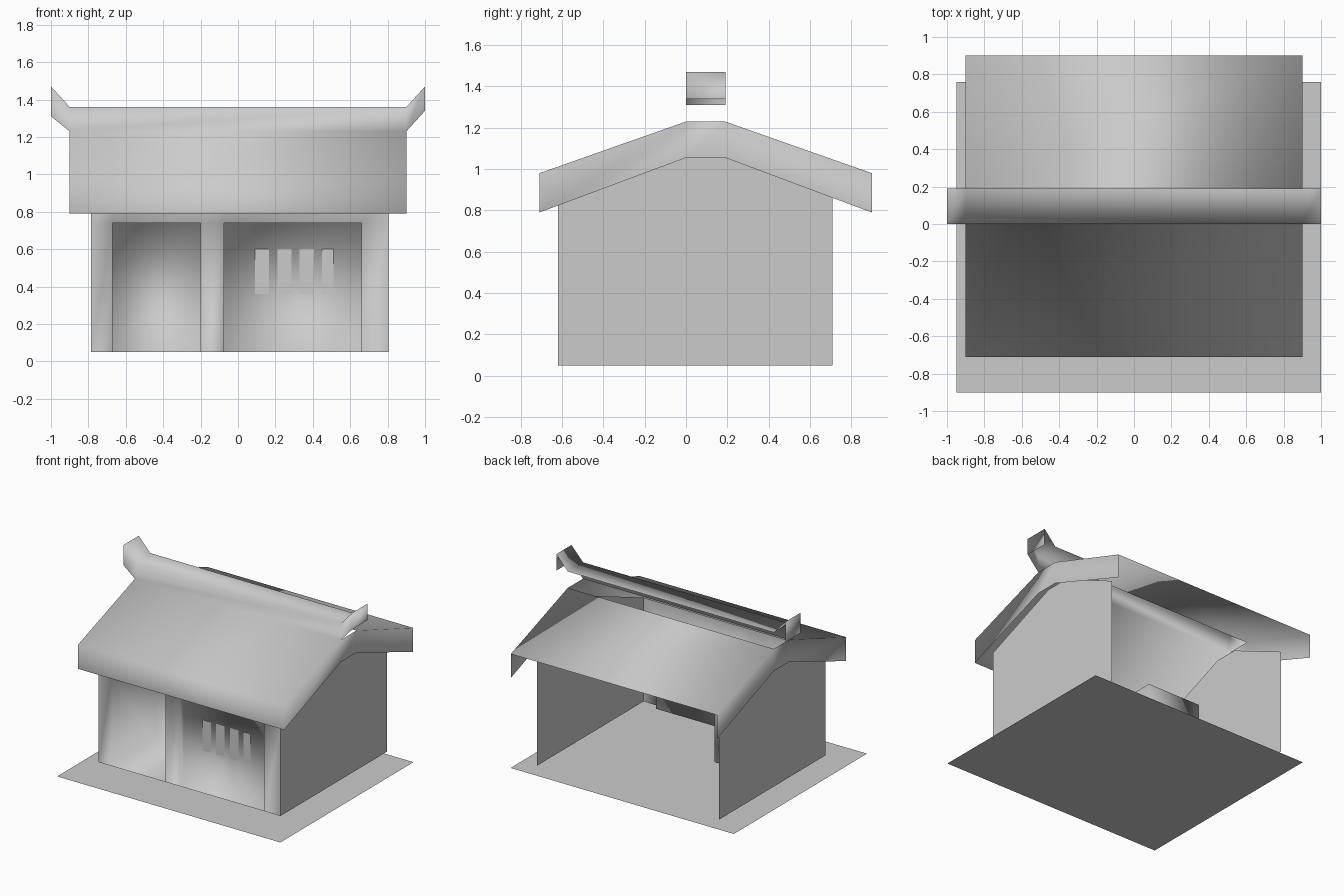
import bpy
import bmesh

if "Cube" in bpy.data.objects:
    bpy.data.objects.remove(bpy.data.objects["Cube"], do_unlink=True)

GREY = (0.6, 0.6, 0.6, 1)
grey = bpy.data.materials.new("plain grey")
grey.use_nodes = True
grey.diffuse_color = GREY
grey.node_tree.nodes["Principled BSDF"].inputs["Base Color"].default_value = GREY


def finish(name, bm, smooth=False):
    bmesh.ops.remove_doubles(bm, verts=bm.verts, dist=0.0005)
    mesh = bpy.data.meshes.new(name)
    for f in bm.faces:
        f.smooth = smooth
    bm.to_mesh(mesh)
    bm.free()
    mesh.materials.append(grey)
    obj = bpy.data.objects.new(name, mesh)
    bpy.context.collection.objects.link(obj)
    return obj


def face(bm, *points):
    return bm.faces.new([bm.verts.new(p) for p in points])


def strip(bm, x0, prof0, x1, prof1):
    """Sheet between two (y, z) profiles, x0 being the smaller x."""
    for a0, b0, a1, b1 in zip(prof0, prof0[1:], prof1, prof1[1:]):
        face(bm, (x0, *a0), (x1, *a1), (x1, *b1), (x0, *b0))


# Ground sheet
bm = bmesh.new()
face(bm, (-0.95, -0.9, 0), (1, -0.9, 0), (1, 0.76, 0), (-0.95, 0.76, 0))
finish("ground", bm)

# Gable walls, the back between them is open
LEFT, RIGHT, FRONT, BACK, BASE = 0.805, -0.785, -0.62, 0.71, 0.05
gable = [(FRONT, BASE), (BACK, BASE), (BACK, 0.88), (0.19, 1.12), (0, 1.12), (FRONT, 0.87)]
for name, x, outline in (("left_wall", LEFT, gable), ("right_wall", RIGHT, gable[::-1])):
    bm = bmesh.new()
    face(bm, *[(x, y, z) for y, z in outline])
    finish(name, bm)

# Front wall with a deep doorway and a shallow panel
bm = bmesh.new()
xs = [RIGHT, -0.67, -0.2, -0.075, 0.66, LEFT]
zs = [BASE, 0.74, 0.87]
for x0, x1 in zip(xs, xs[1:]):
    strip(bm, x0, [(FRONT, z) for z in zs], x1, [(FRONT, z) for z in zs])
bmesh.ops.remove_doubles(bm, verts=bm.verts, dist=0.0005)
for middle, depth in ((-0.435, 0.55), (0.29, 0.05)):
    cell = [f for f in bm.faces if abs(f.calc_center_median().x - middle) < 0.02
            and f.calc_center_median().z < 0.5]
    out = bmesh.ops.extrude_face_region(bm, geom=cell)
    moved = [v for v in out["geom"] if isinstance(v, bmesh.types.BMVert)]
    bmesh.ops.translate(bm, verts=moved, vec=(0, depth, 0))
    bmesh.ops.delete(bm, geom=[f for f in cell if f.is_valid], context="FACES_ONLY")
finish("front_wall", bm, smooth=True)

# Four window slats on the panel
for i in range(4):
    x0, y = 0.09 + i * 0.12, FRONT + 0.047
    x1 = x0 + (0.075 if i < 3 else 0.06)
    bm = bmesh.new()
    strip(bm, x0, [(y, 0.36), (y, 0.6)], x1, [(y, 0.36), (y, 0.6)])
    finish(f"window_{i + 1}", bm)

# Roof: front eave, front slope and raised ridge in one sheet, then the back slope
EDGE, DEPTH = 0.9, 0.185
ridge = [(0, 1.23), (0, 1.36), (0.19, 1.36)]
front = [(-0.71, 0.79), (-0.71, 0.98)] + ridge
back = [(0.19, 1.23), (0.9, 0.98)]
bm = bmesh.new()
for profile in (front, back):
    strip(bm, -EDGE, profile, EDGE, profile)

# Gable boards hanging from both ends of the roof
upper = [(-0.71, 0.98), (0, 1.23), (0.19, 1.23), (0.9, 0.98)]
lower = [(-0.71, 0.79), (0, 1.055), (0.19, 1.055), (0.9, 0.79)]
for x in (-EDGE, EDGE):
    for i in range(3):
        quad = [lower[i], lower[i + 1], upper[i + 1], upper[i]]
        face(bm, *[(x, *p) for p in (quad if x > 0 else quad[::-1])])

# Upturned ridge ends with closing plates
for side, low in ((-1, 1.31), (1, 1.34)):
    tip = [(0, low), (0, 1.47), (0.19, 1.47)]
    if side > 0:
        strip(bm, EDGE, ridge, 1, tip)
    else:
        strip(bm, -1, tip, -EDGE, ridge)
    cap = [(0, low), (0.19, low), (0.19, 1.47), (0, 1.47)]
    face(bm, *[(side, *p) for p in (cap if side > 0 else cap[::-1])])
finish("roof", bm, smooth=True)
